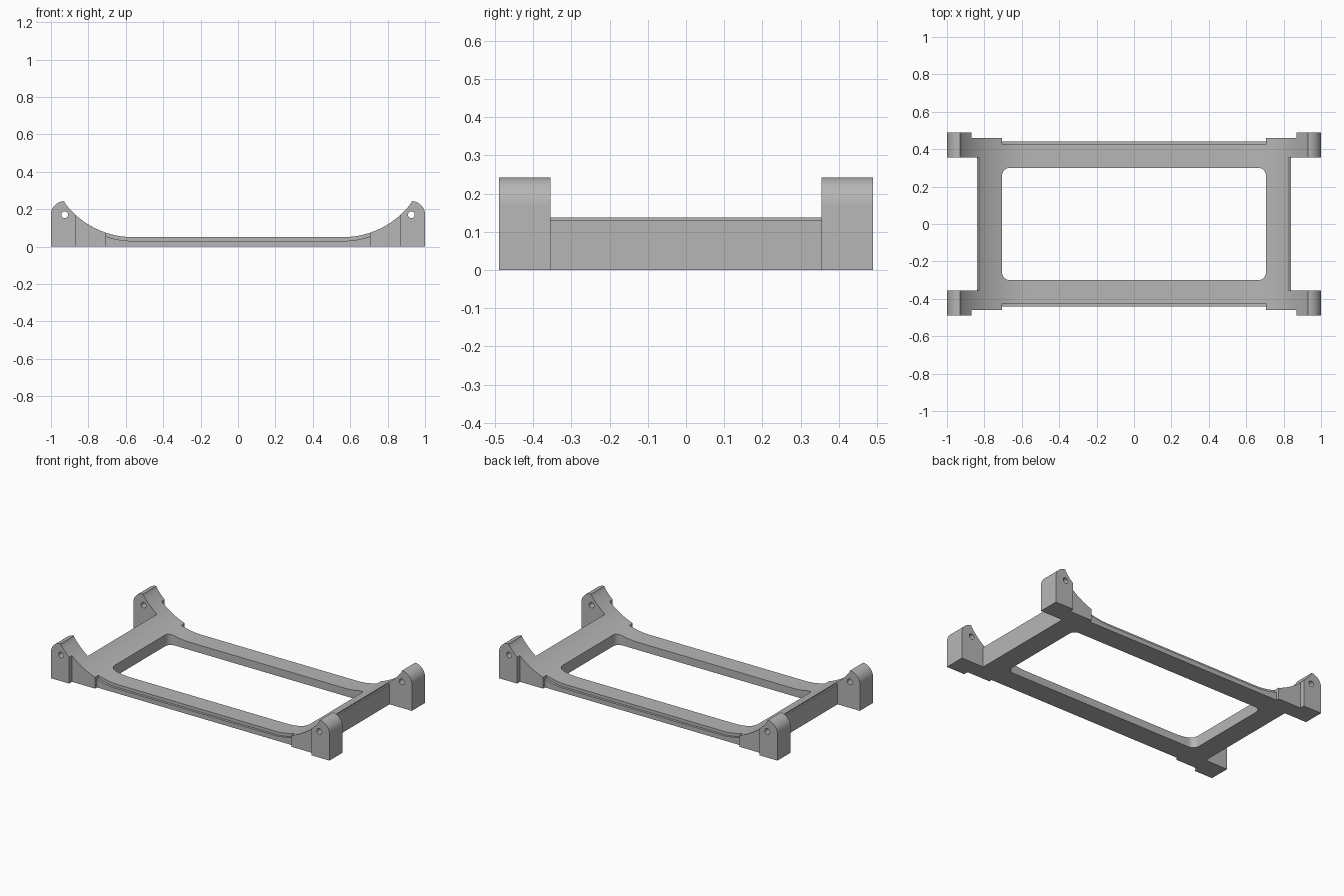
import bpy, bmesh, math
from mathutils import Vector

cube = bpy.data.objects.get("Cube")
if cube:
    bpy.data.objects.remove(cube, do_unlink=True)

grey = bpy.data.materials.new("light grey plastic")
grey.use_nodes = True
colour = (0.47, 0.47, 0.47, 1)
grey.diffuse_color = colour
grey.node_tree.nodes["Principled BSDF"].inputs["Base Color"].default_value = colour

FLAT, BOW, FLOOR = 0.56, 0.458, 0.05   # flat half length, bow radius, rail height
EAR_X, EAR_Z, EAR_R = 0.927, 0.17, 0.073


def prism(name, outline, start, sweep):
    """Extrude a closed outline of 3D points along a vector."""
    bm = bmesh.new()
    face = bm.faces.new([bm.verts.new(Vector(p) + Vector(start)) for p in outline])
    new = bmesh.ops.extrude_face_region(bm, geom=[face])
    verts = [v for v in new["geom"] if isinstance(v, bmesh.types.BMVert)]
    bmesh.ops.translate(bm, verts=verts, vec=sweep)
    bmesh.ops.recalc_face_normals(bm, faces=bm.faces)
    mesh = bpy.data.meshes.new(name)
    bm.to_mesh(mesh)
    bm.free()
    mesh.materials.append(grey)
    obj = bpy.data.objects.new(name, mesh)
    bpy.context.collection.objects.link(obj)
    return obj


def arc(cx, cy, r, a, b, steps):
    angles = [math.radians(a + (b - a) * i / steps) for i in range(steps + 1)]
    return [(cx + r * math.cos(t), cy + r * math.sin(t)) for t in angles]


def mirrored(half):
    """Complete a right-hand half outline with its reflection in x."""
    return half + [(-x, y) for x, y in reversed(half)]


def side(points):
    return [(x, 0, z) for x, z in points]


def plan(points):
    return [(x, y, 0) for x, y in points]


def cut(body, cutter, operation="DIFFERENCE"):
    cutter.hide_render = True
    mod = body.modifiers.new("cut", "BOOLEAN")
    mod.object, mod.operation, mod.solver = cutter, operation, "EXACT"
    cutters.append(cutter)


cutters = []

# Side profile: flat bottom, rounded ears, bowed top
sweep_end = math.degrees(math.asin((EAR_X - FLAT) / BOW)) - 90
bow = arc(FLAT, FLOOR + BOW, BOW, sweep_end, -90, 24)
ear = arc(EAR_X, EAR_Z, EAR_R, 0, 88, 10)
frame = prism("cradle_frame", side(mirrored([(1, 0)] + ear + bow)), (0, -0.6, 0), (0, 1.2, 0))

# Plan outline with stepped corner feet
corner = [(0.84, 0.355), (1.1, 0.355), (1.1, 0.49), (0.87, 0.49),
          (0.87, 0.46), (0.705, 0.46), (0.705, 0.44)]
right = [(x, -y) for x, y in reversed(corner)] + corner
cut(frame, prism("plan_cutter", plan(mirrored(right)), (0, 0, -0.2), (0, 0, 0.8)), "INTERSECT")

# Rounded rectangular opening
quarter = arc(0.665, 0.26, 0.04, 0, 90, 8)
opening = mirrored([(x, -y) for x, y in reversed(quarter)] + quarter)
cut(frame, prism("opening_cutter", plan(opening), (0, 0, -0.2), (0, 0, 0.8)))

# Narrow ledges along the long rails
lowered = [(x, z - 0.02) for x, z in bow if x < 0.705]
dx = 0.705 - FLAT
edge_z = FLOOR + BOW - math.sqrt(BOW ** 2 - dx ** 2) - 0.02
ledge = mirrored([(0.705, 0.5), (0.705, edge_z)] + lowered)
for y in (0.425, -0.6):
    cut(frame, prism("rail_ledge_cutter", side(ledge), (0, y, 0), (0, 0.175, 0)))

# End ledges and pin holes
for s in (-1, 1):
    strip = [(s * 0.83, -0.355), (s * 0.9, -0.355), (s * 0.9, 0.355), (s * 0.83, 0.355)]
    cut(frame, prism("end_ledge_cutter", plan(strip), (0, 0, 0.13), (0, 0, 0.4)))
    hole = arc(s * EAR_X, EAR_Z, 0.018, 0, 345, 23)
    cut(frame, prism("pin_hole_cutter", side(hole), (0, -0.7, 0), (0, 1.4, 0)))

# Bake the cuts and discard the cutters
bpy.context.view_layer.update()
graph = bpy.context.evaluated_depsgraph_get()
baked = bpy.data.meshes.new_from_object(frame.evaluated_get(graph))
frame.modifiers.clear()
frame.data = baked
for cutter in cutters:
    bpy.data.objects.remove(cutter, do_unlink=True)

bpy.ops.object.select_all(action="DESELECT")
frame.select_set(True)
bpy.context.view_layer.objects.active = frame
bpy.ops.object.shade_smooth_by_angle(angle=math.radians(25))
